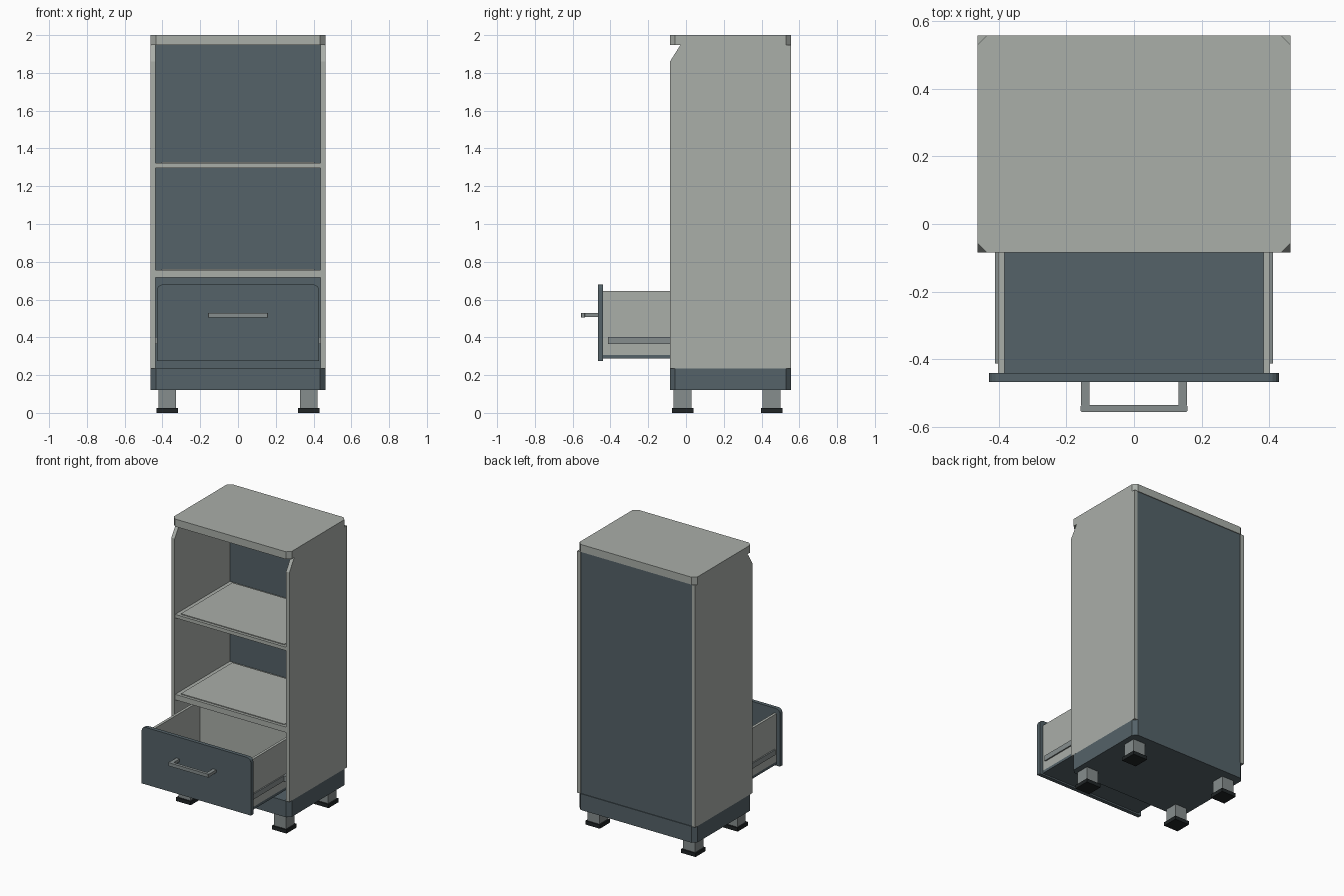
import bpy, bmesh, math

if "Cube" in bpy.data.objects:
    bpy.data.objects.remove(bpy.data.objects["Cube"])


def material(name, rgb):
    m = bpy.data.materials.new(name)
    m.diffuse_color = (*rgb, 1)
    m.use_nodes = True
    m.node_tree.nodes["Principled BSDF"].inputs["Base Color"].default_value = m.diffuse_color
    return m


LIGHT = material("light_grey", (0.40, 0.425, 0.395))
SLATE = material("slate_blue", (0.089, 0.122, 0.138))
STEEL = material("steel_grey", (0.24, 0.27, 0.27))
BLACK = material("rubber_black", (0.014, 0.018, 0.019))


def prism(name, mat, profile, axis, lo, hi):
    """Extrude a 2D outline along an axis: 'x' uses (y, z), 'y' uses (x, z), 'z' uses (x, y)."""
    place = {"x": lambda p, t: (t, p[0], p[1]),
             "y": lambda p, t: (p[0], t, p[1]),
             "z": lambda p, t: (p[0], p[1], t)}[axis]
    bm = bmesh.new()
    a = [bm.verts.new(place(p, lo)) for p in profile]
    b = [bm.verts.new(place(p, hi)) for p in profile]
    n = len(profile)
    bm.faces.new(a)
    bm.faces.new(b[::-1])
    for i in range(n):
        j = (i + 1) % n
        bm.faces.new((a[i], b[i], b[j], a[j]))
    bmesh.ops.recalc_face_normals(bm, faces=bm.faces)
    me = bpy.data.meshes.new(name)
    bm.to_mesh(me)
    bm.free()
    me.materials.append(mat)
    ob = bpy.data.objects.new(name, me)
    bpy.context.collection.objects.link(ob)
    return ob


def box(name, mat, x, y, z):
    return prism(name, mat, [(x[0], y[0]), (x[1], y[0]), (x[1], y[1]), (x[0], y[1])], "z", *z)


def clipped(x, y0, y1, c):
    """Rectangle with clipped corners."""
    return [(-x + c, y0), (x - c, y0), (x, y0 + c), (x, y1 - c),
            (x - c, y1), (-x + c, y1), (-x, y1 - c), (-x, y0 + c)]


W, IN = 0.462, 0.436          # outer and inner half width
F, B = -0.085, 0.557          # front and back of the cabinet

# Plinth and top slab with clipped corners
prism("plinth", SLATE, clipped(W, F, B, 0.027), "z", 0.12, 0.235)
prism("top_slab", LIGHT, clipped(W, F, B, 0.027), "z", 1.947, 2.0)

# Back panel
box("back_panel", SLATE, (-IN, IN), (0.532, 0.552), (0.235, 1.947))

# Shelves, each with a thin raised mat
for name, z0, z1 in (("upper_shelf", 1.297, 1.322), ("lower_shelf", 0.717, 0.756)):
    box(name, LIGHT, (-IN, IN), (-0.08, 0.532), (z0, z1))
    box(name + "_mat", LIGHT, (-0.405, 0.405), (-0.06, 0.515), (z1, z1 + 0.006))

# Drawer front with rounded upper corners
r, top = 0.03, 0.68
outline = [(-0.428, 0.276), (0.428, 0.276)]
for cx, start in ((0.428 - r, 0), (-0.428 + r, 90)):
    for k in range(5):
        a = math.radians(start + 22.5 * k)
        outline.append((cx + r * math.cos(a), top - r + r * math.sin(a)))
prism("drawer_front", SLATE, outline, "y", -0.467, -0.44)

# Drawer box
box("drawer_bottom", SLATE, (-0.402, 0.402), (-0.44, 0.14), (0.287, 0.306))
box("drawer_back", LIGHT, (-0.383, 0.383), (0.12, 0.14), (0.306, 0.645))

# Drawer handle bar
prism("handle_bar", STEEL, clipped(0.158, -0.556, -0.535, 0.003), "z", 0.506, 0.53)

for s, side in ((-1, "left"), (1, "right")):
    def span(a, b):
        return tuple(sorted((s * a, s * b)))

    # Side panel with sloped upper front corner
    prism(side + "_side_panel", LIGHT,
          [(F, 0.235), (B, 0.235), (B, 1.947), (-0.03, 1.947), (F, 1.86)],
          "x", *span(IN, W))
    # Drawer sides and runners
    box(side + "_drawer_side", LIGHT, span(0.383, 0.402), (-0.44, 0.14), (0.306, 0.645))
    box(side + "_drawer_runner", STEEL, span(0.402, 0.411), (-0.413, 0.14), (0.365, 0.403))
    box(side + "_cabinet_runner", STEEL, span(0.411, IN), (-0.075, 0.5), (0.365, 0.403))
    # Handle post
    box(side + "_handle_post", STEEL, span(0.131, 0.157), (-0.535, -0.467), (0.508, 0.528))
    # Feet with rubber pads
    for y, end in ((-0.018, "front"), (0.453, "back")):
        box(f"{end}_{side}_foot", STEEL, span(0.328, 0.422), (y - 0.047, y + 0.047), (0.025, 0.12))
        box(f"{end}_{side}_foot_pad", BLACK, span(0.318, 0.432), (y - 0.057, y + 0.057), (0, 0.026))
